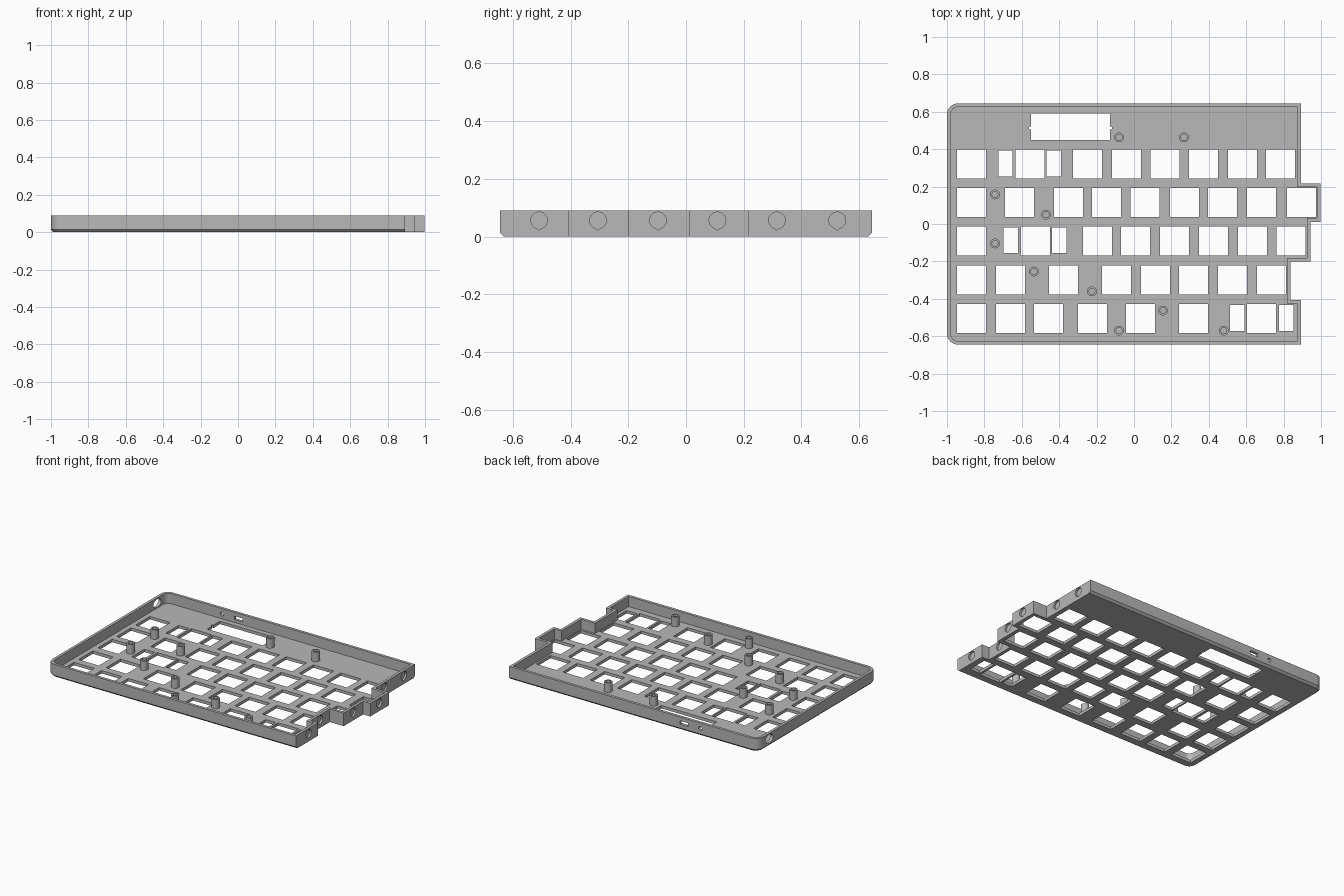
import bpy, bmesh
from math import sin, cos, pi, radians

if "Cube" in bpy.data.objects:
    bpy.data.objects.remove(bpy.data.objects["Cube"])

HALF_Y, HEIGHT, FLOOR, WALL, CHAMFER, CORNER = 0.645, 0.09, 0.02, 0.019, 0.014, 0.06
# Right edge, back to front: x of each stretch and y of the steps between
RIGHT_X = [0.893, 0.997, 0.943, 0.837, 0.893]
STEP_Y = [0.217, 0.012, -0.2, -0.406]

grey = bpy.data.materials.new("case grey")
grey.use_nodes = True
grey.diffuse_color = (0.48, 0.48, 0.48, 1)
grey.node_tree.nodes["Principled BSDF"].inputs["Base Color"].default_value = grey.diffuse_color


def outline(d, right_d):
    """Case outline moved inward by d, and by right_d along the stepped edge."""
    pts = []
    for sign, start in ((1, 90), (-1, 180)):
        for i in range(9):
            a = radians(start + i * 90 / 8)
            pts.append((-1 + CORNER + (CORNER - d) * cos(a),
                        sign * (HALF_Y - CORNER) + (CORNER - d) * sin(a)))
    right = [(RIGHT_X[0] - right_d, HALF_Y - d)]
    for i, y in enumerate(STEP_Y):
        yy = y - right_d if RIGHT_X[i + 1] > RIGHT_X[i] else y + right_d
        right += [(RIGHT_X[i] - right_d, yy), (RIGHT_X[i + 1] - right_d, yy)]
    right.append((RIGHT_X[-1] - right_d, d - HALF_Y))
    return pts + right[::-1]


def at_z(pts, z):
    return [(x, y, z) for x, y in pts]


def loft(bm, rings):
    """Closed solid through rings of equal length."""
    loops = [[bm.verts.new(p) for p in ring] for ring in rings]
    for a, b in zip(loops, loops[1:]):
        for i in range(len(a)):
            j = (i + 1) % len(a)
            bm.faces.new((a[i], a[j], b[j], b[i]))
    bm.faces.new(loops[0][::-1])
    bm.faces.new(loops[-1])


def box(bm, x, y, z, sx, sy, sz):
    c = [(x + i * sx / 2, y + j * sy / 2) for i, j in ((-1, -1), (1, -1), (1, 1), (-1, 1))]
    loft(bm, [at_z(c, z - sz / 2), at_z(c, z + sz / 2)])


def circle(r1, r2, n=24):
    return [(r1 * cos(2 * pi * i / n), r2 * sin(2 * pi * i / n)) for i in range(n)]


def make(name, bm):
    bmesh.ops.recalc_face_normals(bm, faces=bm.faces[:])
    mesh = bpy.data.meshes.new(name)
    bm.to_mesh(mesh)
    bm.free()
    mesh.materials.append(grey)
    ob = bpy.data.objects.new(name, mesh)
    bpy.context.collection.objects.link(ob)
    return ob


def activate(ob):
    bpy.ops.object.select_all(action='DESELECT')
    ob.select_set(True)
    bpy.context.view_layer.objects.active = ob


def cut(ob, bm):
    cutter = make("cutter", bm)
    cutter.hide_render = True
    mod = ob.modifiers.new("cut", 'BOOLEAN')
    mod.operation, mod.solver, mod.object = 'DIFFERENCE', 'EXACT', cutter
    activate(ob)
    bpy.ops.object.modifier_apply(modifier=mod.name)
    bpy.data.objects.remove(cutter)


# Tray shell with chamfered underside
bm = bmesh.new()
loft(bm, [at_z(outline(CHAMFER, 0), 0), at_z(outline(0, 0), CHAMFER), at_z(outline(0, 0), HEIGHT)])
case = make("case_tray", bm)
bm = bmesh.new()
inner = outline(WALL, WALL)
loft(bm, [at_z(inner, FLOOR), at_z(inner, HEIGHT + 0.1)])
cut(case, bm)

# Key openings by row: y, wide key centres, narrow stabiliser centres
ROWS = [
    (0.32, [-0.87, -0.556, -0.249, -0.04, 0.165, 0.372, 0.58, 0.783], [-0.687, -0.428]),
    (0.115, [-0.87, -0.612, -0.35, -0.147, 0.06, 0.27, 0.473, 0.682, 0.895], []),
    (-0.09, [-0.87, -0.526, -0.195, 0.008, 0.217, 0.425, 0.634, 0.84], [-0.66, -0.4]),
    (-0.3, [-0.87, -0.66, -0.377, -0.093, 0.115, 0.318, 0.527, 0.736], []),
    (-0.505, [-0.87, -0.66, -0.457, -0.222, 0.035, 0.318, 0.682], [0.552, 0.813]),
]
bm = bmesh.new()
for y, wide, narrow in ROWS:
    for x in wide:
        box(bm, x, y, 0, 0.155, 0.155, 0.1)
    for x in narrow:
        box(bm, x, y + 0.003, 0, 0.077, 0.138, 0.1)
# Display window
box(bm, -0.339, 0.52, 0, 0.422, 0.14, 0.1)
cut(case, bm)

# Notches at the window ends, wall ports and blind pockets
bm = bmesh.new()
for x in (-0.551, -0.127):
    loft(bm, [at_z([(x + a, 0.513 + b) for a, b in circle(0.011, 0.009, 12)], z) for z in (-0.05, 0.05)])
box(bm, -0.435, HALF_Y, 0.052, 0.06, 0.1, 0.024)
loft(bm, [[(-0.56 + a, y, 0.052 + b) for a, b in circle(0.013, 0.013)] for y in (0.6, 0.7)])
loft(bm, [[(x, 0.525 + a, 0.053 + b) for a, b in circle(0.042, 0.028)] for x in (-1.05, -0.95)])
teardrop = circle(0.029, 0.029)
teardrop[18] = (0, -0.034)
for x, y in zip(RIGHT_X[:1] + RIGHT_X, (0.524, 0.315, 0.109, -0.097, -0.305, -0.509)):
    loft(bm, [[(px, y + a, 0.056 + b) for a, b in teardrop] for px in (x - 0.013, x + 0.02)])
cut(case, bm)

# Hollow screw posts
POSTS = [(-0.08, 0.463), (0.267, 0.463), (-0.743, 0.158), (-0.47, 0.05), (-0.743, -0.104),
         (-0.535, -0.254), (-0.225, -0.36), (0.155, -0.463), (-0.08, -0.57), (0.48, -0.57)]
parts = [case]
for x, y in POSTS:
    bm = bmesh.new()
    rings = [(0.026, FLOOR - 0.002), (0.026, 0.085), (0.016, 0.085), (0.016, FLOOR + 0.002)]
    loft(bm, [at_z([(x + a, y + b) for a, b in circle(r, r)], z) for r, z in rings])
    parts.append(make("screw_post", bm))

for ob in parts:
    activate(ob)
    bpy.ops.object.shade_smooth_by_angle(angle=radians(30))
